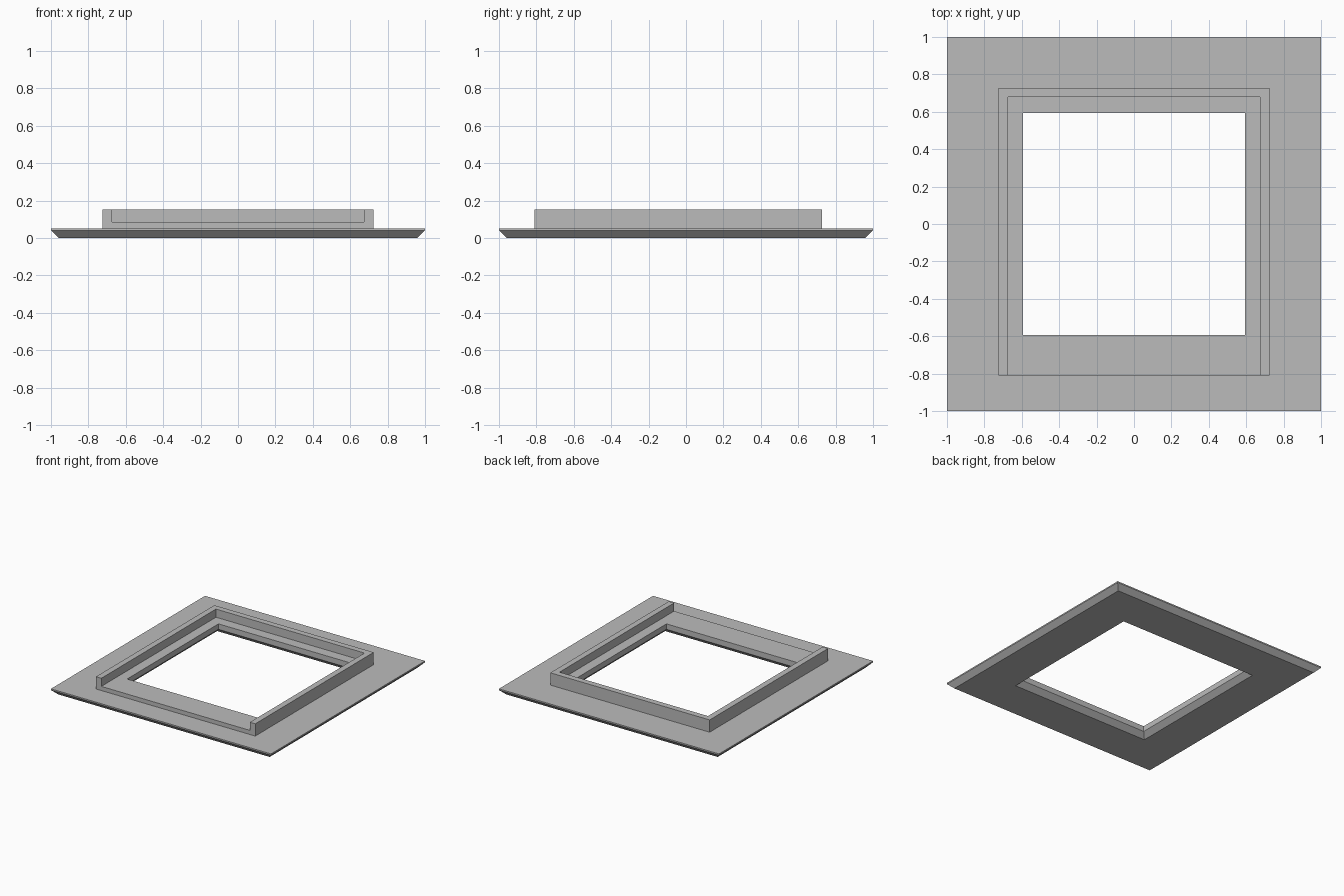
import bpy, bmesh

cube = bpy.data.objects.get("Cube")
if cube:
    bpy.data.objects.remove(cube, do_unlink=True)

grey = bpy.data.materials.new("light grey")
grey.use_nodes = True
colour = (0.5, 0.5, 0.5, 1)
grey.diffuse_color = colour
grey.node_tree.nodes["Principled BSDF"].inputs["Base Color"].default_value = colour


def finish(name, bm):
    bmesh.ops.recalc_face_normals(bm, faces=bm.faces)
    mesh = bpy.data.meshes.new(name)
    bm.to_mesh(mesh)
    bm.free()
    mesh.materials.append(grey)
    obj = bpy.data.objects.new(name, mesh)
    bpy.context.collection.objects.link(obj)
    return obj


def rectangle(bm, half_x, front, back, z):
    corners = ((-half_x, front), (half_x, front), (half_x, back), (-half_x, back))
    return [bm.verts.new((x, y, z)) for x, y in corners]


def square(bm, half, z):
    return rectangle(bm, half, -half, half, z)


# Key sizes
OUTER, HOLE, CHAMFER = 1.0, 0.593, 0.04
CHAMFER_TOP, PLATE_TOP, FLOOR_TOP, WALL_TOP = 0.04, 0.051, 0.085, 0.152
WALL_X, WALL_FRONT, WALL_BACK, THICK = 0.724, -0.81, 0.727, 0.049

# Base frame: chamfered plate, raised floor and central opening in one closed loft
bm = bmesh.new()
rings = [
    square(bm, HOLE + CHAMFER, 0),
    square(bm, OUTER - CHAMFER, 0),
    square(bm, OUTER, CHAMFER_TOP),
    square(bm, OUTER, PLATE_TOP),
    rectangle(bm, WALL_X, WALL_FRONT, WALL_BACK, PLATE_TOP),
    rectangle(bm, WALL_X, WALL_FRONT, WALL_BACK, FLOOR_TOP),
    square(bm, HOLE, FLOOR_TOP),
    square(bm, HOLE, CHAMFER_TOP),
]
for i, ring in enumerate(rings):
    after = rings[(i + 1) % len(rings)]
    for k in range(4):
        n = (k + 1) % 4
        bm.faces.new((ring[k], ring[n], after[n], after[k]))
finish("base_frame", bm)

# Raised wall on three sides, open at the front
bm = bmesh.new()
inner_x, inner_back = WALL_X - THICK, WALL_BACK - THICK
half = [(WALL_X, WALL_FRONT), (WALL_X, WALL_BACK)]
inner_half = [(inner_x, inner_back), (inner_x, WALL_FRONT)]
outline = half + [(-x, y) for x, y in reversed(half)]
outline += [(-x, y) for x, y in reversed(inner_half)] + inner_half
face = bm.faces.new([bm.verts.new((x, y, FLOOR_TOP)) for x, y in outline])
raised = bmesh.ops.extrude_face_region(bm, geom=[face])
verts = [v for v in raised["geom"] if isinstance(v, bmesh.types.BMVert)]
bmesh.ops.translate(bm, verts=verts, vec=(0, 0, WALL_TOP - FLOOR_TOP))
finish("u_shaped_wall", bm)
